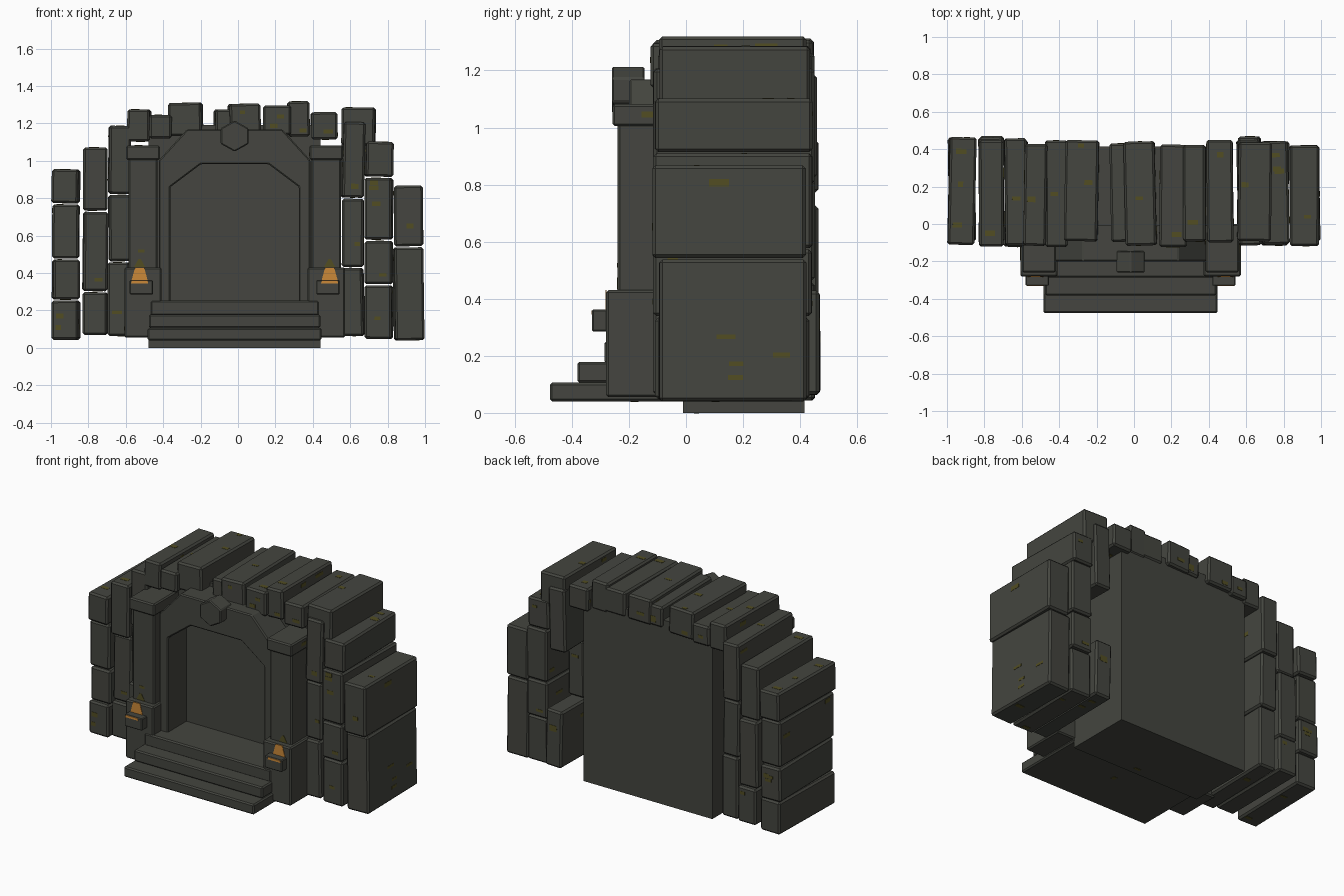
import bpy, bmesh, math, random
from mathutils import Matrix, Vector

if "Cube" in bpy.data.objects:
    bpy.data.objects.remove(bpy.data.objects["Cube"])

random.seed(11)
rnd = random.uniform


def material(name, rgb):
    m = bpy.data.materials.new(name)
    m.diffuse_color = (*rgb, 1)
    m.use_nodes = True
    m.node_tree.nodes["Principled BSDF"].inputs["Base Color"].default_value = m.diffuse_color
    return m


STONE = material("dark stone", (0.058, 0.060, 0.050))
MOSS = material("olive moss", (0.084, 0.075, 0.016))
GLOW = material("orange flame", (0.60, 0.25, 0.04))


def finish(bm, name, mats):
    bmesh.ops.recalc_face_normals(bm, faces=bm.faces)
    me = bpy.data.meshes.new(name)
    bm.to_mesh(me)
    bm.free()
    for m in mats:
        me.materials.append(m)
    ob = bpy.data.objects.new(name, me)
    bpy.context.collection.objects.link(ob)
    return ob


def add_box(bm, centre, size):
    mat = Matrix.Translation(centre) @ Matrix.Diagonal((*size, 1))
    return bmesh.ops.create_cube(bm, size=1, matrix=mat)["verts"]


def block(name, cx, width, y, z, bevel=0.008, roll=0, yaw=0, moss=1):
    """Bevelled box with a few thin moss plates on its faces."""
    bm = bmesh.new()
    size = Vector((width, y[1] - y[0], z[1] - z[0]))
    add_box(bm, (0, 0, 0), size)
    if bevel:
        bmesh.ops.bevel(bm, geom=bm.edges[:], offset=bevel, segments=1, affect='EDGES')
    for _ in range(moss):
        axis = random.choice((0, 0, 1, 2, 2))
        s = Vector((rnd(0.025, 0.055), rnd(0.03, 0.08), rnd(0.016, 0.028)))
        if axis == 2:
            s.y = rnd(0.018, 0.03)
        c = Vector([rnd(-0.5, 0.5) * max(0, d - e - 0.03) for d, e in zip(size, s)])
        s[axis] = 0.003
        c[axis] = random.choice((-0.5, 0.5)) * size[axis]
        for v in add_box(bm, c, s):
            for f in v.link_faces:
                f.material_index = 1
    rot = Matrix.Rotation(math.radians(roll), 4, 'Y') @ Matrix.Rotation(math.radians(yaw), 4, 'Z')
    bm.transform(Matrix.Translation((cx, sum(y) / 2, sum(z) / 2)) @ rot)
    return finish(bm, name, (STONE, MOSS))


def prism(name, pts, y0, y1, mat=STONE, bevel=0):
    """Front outline (x, z) extruded from y0 to y1."""
    bm = bmesh.new()
    face = bm.faces.new([bm.verts.new((px, y0, pz)) for px, pz in pts])
    for v in bmesh.ops.extrude_face_region(bm, geom=[face])["geom"]:
        if isinstance(v, bmesh.types.BMVert):
            v.co.y = y1
    bmesh.ops.recalc_face_normals(bm, faces=bm.faces)
    if bevel:
        bmesh.ops.bevel(bm, geom=bm.edges[:], offset=bevel, segments=1, affect='EDGES')
    return finish(bm, name, (mat,))


def trapezoid(cx, z0, z1, low, high):
    return [(cx - low, z0), (cx + low, z0), (cx + high, z1), (cx - high, z1)]


MID = -0.018  # centre line of the doorway

# Core wall behind the niche
block("core_wall", MID, 0.92, (-0.01, 0.415), (0, 1.19), bevel=0, moss=3)

# Three steps, each shorter than the one below
for i, name in enumerate(("bottom_step", "middle_step", "top_step")):
    z0 = 0.04 + 0.066 * i
    block(name, MID, 0.93 - 0.014 * i, (-0.477 + 0.096 * i, 0), (z0, z0 + 0.066 + 0.007 * i))

# Arch frame: mirrored half outlines of the outside and the opening
outer = [(0.405, 0.2), (0.405, 1.003), (0.255, 1.168)]
inner = [(0.343, 0.2), (0.343, 0.86), (0.18, 0.982)]
outline = (outer + [(-x, z) for x, z in reversed(outer)]
           + [(-x, z) for x, z in inner] + inner[::-1])
prism("arch_frame", [(MID + x, z) for x, z in outline], -0.2, 0, bevel=0.007)

# Hexagonal keystone
prism("keystone", [(MID + 0.086 * math.sin(a * math.pi / 3), 1.132 + 0.083 * math.cos(a * math.pi / 3))
                   for a in range(6)], -0.26, -0.145, bevel=0.006)

# Pilasters with base, capital, candle bracket and flame
for side, s in (("left", -1), ("right", 1)):
    cx = MID + 0.49 * s
    bx = MID + 0.499 * s
    fx = MID + 0.508 * s
    block(side + "_pilaster_base", cx, 0.2, (-0.28, 0), (0.055, 0.43))
    block(side + "_pilaster", cx, 0.156, (-0.24, 0), (0.42, 1.02))
    block(side + "_capital", cx, 0.18, (-0.258, 0), (1.005, 1.082), moss=2)
    block(side + "_bracket", bx, 0.125, (-0.33, -0.27), (0.285, 0.362), bevel=0.005, moss=0)
    prism(side + "_flame", trapezoid(fx, 0.35, 0.43, 0.046, 0.024), -0.283, -0.278, GLOW)
    prism(side + "_bracket_glow", trapezoid(fx, 0.345, 0.359, 0.046, 0.042), -0.332, -0.328, GLOW)
    prism(side + "_flame_tip", trapezoid(fx, 0.432, 0.475, 0.03, 0.006), -0.242, -0.238, MOSS)


def rough_stone(name, cx, width, z0, z1, back, tilt):
    """Wall stone with a slightly uneven depth and angle."""
    block(name, cx, width, (rnd(-0.125, -0.09), back + rnd(-0.015, 0.015)), (z0, z1), bevel=0.011,
          roll=rnd(-tilt, tilt), yaw=rnd(-1.5, 1.5), moss=6)


# Side columns of stacked stones: name, centre x, width, back y, seam heights
for name, cx, width, back, seams in (
        ("left_outer_stone", -0.92, 0.142, 0.455, (0.04, 0.255, 0.475, 0.77, 0.957)),
        ("left_middle_stone", -0.763, 0.13, 0.46, (0.065, 0.30, 0.73, 1.075)),
        ("left_inner_stone", -0.633, 0.116, 0.455, (0.06, 0.46, 0.82, 1.19)),
        ("right_inner_stone", 0.614, 0.115, 0.46, (0.06, 0.43, 0.80, 1.21)),
        ("right_middle_stone", 0.753, 0.146, 0.445, (0.045, 0.337, 0.575, 0.912, 1.105)),
        ("right_outer_stone", 0.912, 0.155, 0.41, (0.037, 0.54, 0.87))):
    for i, (z0, z1) in enumerate(zip(seams, seams[1:])):
        short = name == "right_inner_stone" and i == 1  # one stone stops short of the back
        rough_stone(f"{name}_{i + 1}", cx, width, z0 + 0.003, z1 - 0.003, 0.25 if short else back, 1.5)

# Crown of stones over the arch: centre x, width, top height
for i, (cx, width, top) in enumerate((
        (-0.528, 0.12, 1.275), (-0.415, 0.12, 1.245), (-0.28, 0.178, 1.31),
        (-0.063, 0.125, 1.275), (0.033, 0.165, 1.305), (0.212, 0.15, 1.295),
        (0.324, 0.118, 1.318), (0.46, 0.14, 1.26), (0.645, 0.178, 1.285))):
    rough_stone(f"top_stone_{i + 1}", cx, width, 1.145 - 0.15 * cx * cx, top, 0.435, 2.5)
